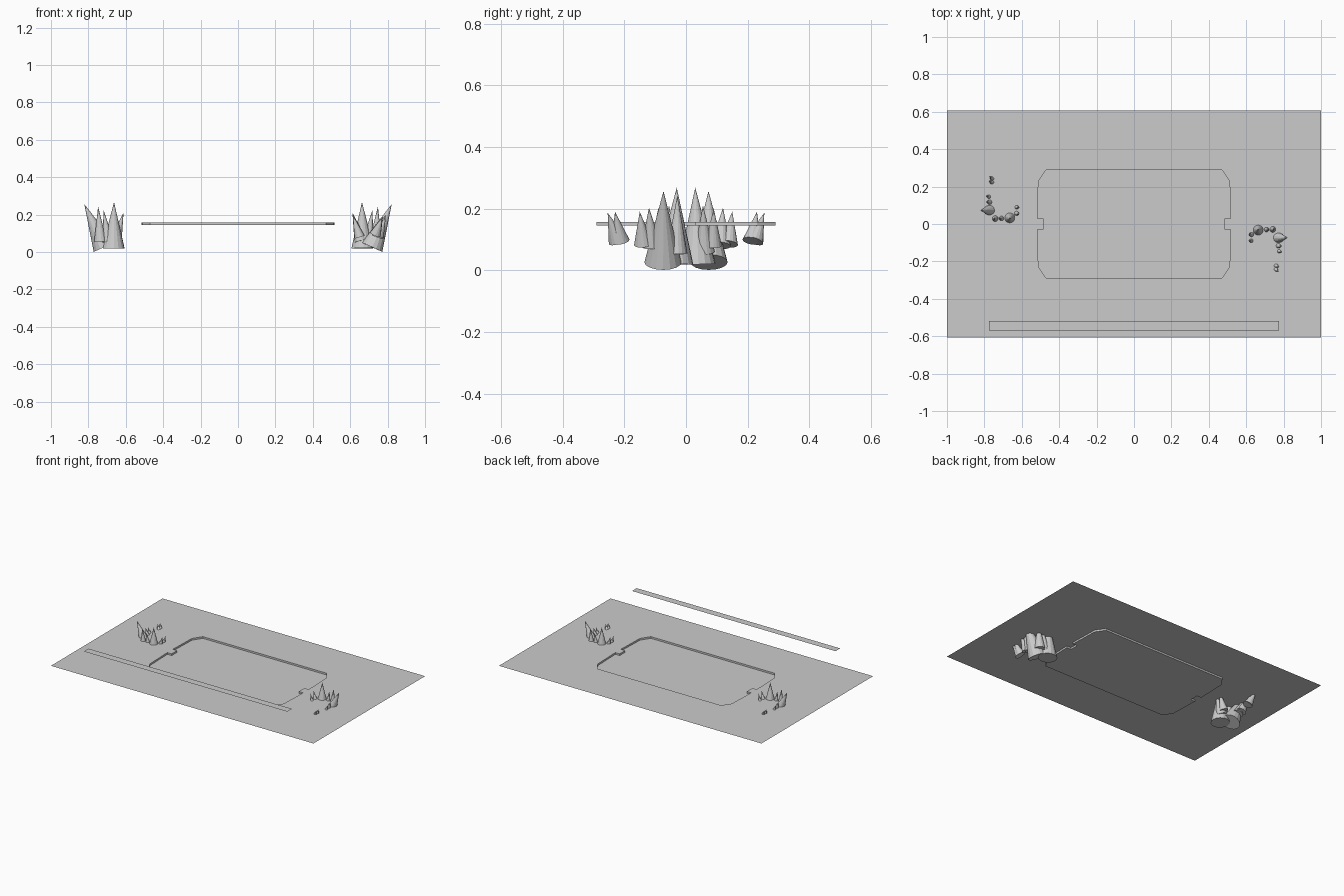
import bpy, bmesh, math
from mathutils import Vector

if "Cube" in bpy.data.objects:
    bpy.data.objects.remove(bpy.data.objects["Cube"])

TOP, FLOOR = 0.157, 0.145


def finish(bm, name):
    me = bpy.data.meshes.new(name)
    bm.to_mesh(me)
    bm.free()
    ob = bpy.data.objects.new(name, me)
    bpy.context.collection.objects.link(ob)
    return ob


def loop(bm, pts, z):
    vs = [bm.verts.new((x, y, z)) for x, y in pts]
    return vs, [bm.edges.new((vs[i], vs[(i + 1) % len(vs)])) for i in range(len(vs))]


def sheet(name, x, y, z, w, d):
    bm = bmesh.new()
    bm.faces.new([bm.verts.new((x + sx * w / 2, y + sy * d / 2, z))
                  for sx, sy in ((-1, -1), (1, -1), (1, 1), (-1, 1))])
    return finish(bm, name)


# board: flat sheet with a shallow sunken play area
half = [(0.47, -0.29), (0.511, -0.23), (0.517, -0.03), (0.484, -0.03),
        (0.484, 0.03), (0.517, 0.03), (0.511, 0.23), (0.47, 0.29)]
outline = half + [(-x, -y) for x, y in half]
bm = bmesh.new()
_, outer = loop(bm, [(-1, -0.607), (1, -0.607), (1, 0.607), (-1, 0.607)], TOP)
rim, inner = loop(bm, outline, TOP)
bmesh.ops.triangle_fill(bm, edges=outer + inner, use_beauty=True, normal=(0, 0, 1))
low, low_edges = loop(bm, outline, FLOOR)
n = len(rim)
for i in range(n):
    j = (i + 1) % n
    bm.faces.new((rim[i], rim[j], low[j], low[i]))
bmesh.ops.triangle_fill(bm, edges=low_edges, use_beauty=True, normal=(0, 0, 1))
bmesh.ops.recalc_face_normals(bm, faces=bm.faces)
bm.faces.ensure_lookup_table()
if max(bm.faces, key=lambda f: f.calc_area()).normal.z < 0:
    bmesh.ops.reverse_faces(bm, faces=bm.faces)
bmesh.ops.dissolve_limit(bm, angle_limit=0.01, verts=bm.verts, edges=bm.edges)
finish(bm, "board")

# card places, repeated by a half turn for the two sides
W, D = 0.116, 0.162
for side, s in (("back", 1), ("front", -1)):
    for i in range(7):
        sheet(f"{side}_row_card_{i}", s * (-0.457 + 0.129 * i), s * 0.405, TOP + 0.001, W, D)
    for i in range(5):
        sheet(f"{side}_field_card_{i}", s * (-0.397 + 0.195 * i), s * 0.133, FLOOR + 0.001, W, D)
    sheet(f"{side}_deck_card", s * -0.64, s * 0.405, TOP + 0.001, W + 0.003, D)
    sheet(f"{side}_crystal_card", s * -0.695, s * 0.147, TOP + 0.001, W, D)

# floating hand bar
sheet("floating_bar", 0, -0.545, 0.302, 1.55, 0.051)

# crystals: base, tip, base radius
crystals = [
    ((0.717, -0.075, 0.026), (0.822, -0.073, 0.257), 0.06),
    ((0.666, -0.036, 0.02), (0.663, -0.03, 0.268), 0.06),
    ((0.735, -0.03, 0.055), (0.748, -0.028, 0.243), 0.035),
    ((0.695, -0.03, 0.055), (0.718, -0.03, 0.222), 0.032),
    ((0.655, -0.06, 0.06), (0.612, -0.055, 0.21), 0.034),
    ((0.65, -0.088, 0.08), (0.613, -0.09, 0.2), 0.028),
    ((0.745, -0.112, 0.08), (0.79, -0.12, 0.202), 0.033),
    ((0.75, -0.138, 0.085), (0.79, -0.15, 0.19), 0.031),
    ((0.735, -0.213, 0.095), (0.775, -0.23, 0.19), 0.03),
    ((0.735, -0.222, 0.095), (0.772, -0.254, 0.186), 0.03),
]
for side, s in (("right", 1), ("left", -1)):
    for i, (b, t, r) in enumerate(crystals):
        b = Vector((s * b[0], s * b[1], b[2]))
        t = Vector((s * t[0], s * t[1], t[2]))
        bm = bmesh.new()
        bmesh.ops.create_cone(bm, cap_ends=True, segments=16, radius1=r, radius2=0,
                              depth=(t - b).length)
        ob = finish(bm, f"{side}_crystal_{i}")
        ob.location = (b + t) / 2
        ob.rotation_euler = (t - b).to_track_quat('Z', 'Y').to_euler()
